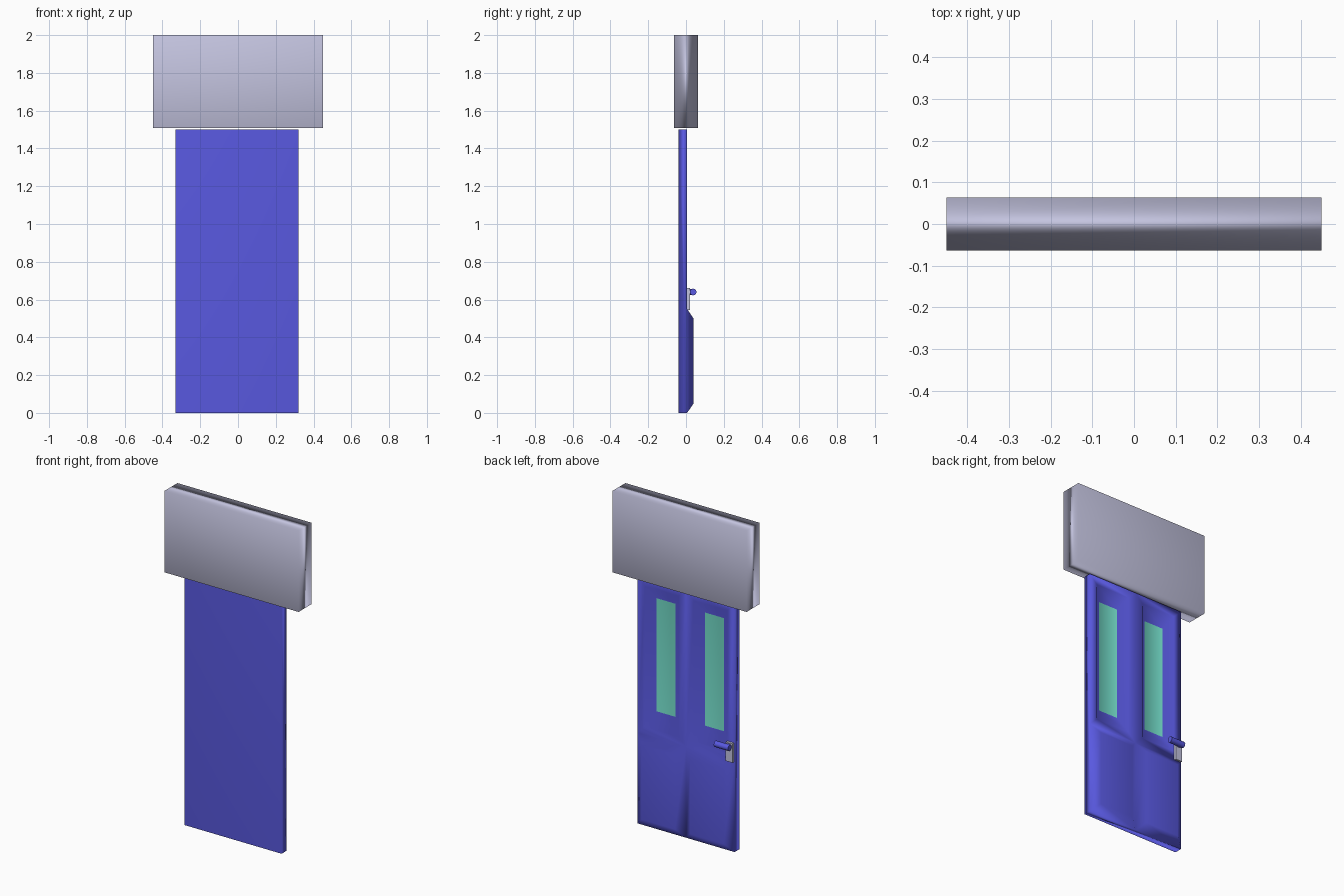
import bpy, bmesh, math
from mathutils import Matrix

if "Cube" in bpy.data.objects:
    bpy.data.objects.remove(bpy.data.objects["Cube"])


def material(name, rgb):
    m = bpy.data.materials.new(name)
    m.diffuse_color = (*rgb, 1)
    m.use_nodes = True
    m.node_tree.nodes["Principled BSDF"].inputs["Base Color"].default_value = m.diffuse_color
    return m


BLUE = material("door_blue", (0.1, 0.1, 0.75))
GREY = material("pale_grey", (0.55, 0.55, 0.74))
GLASS = material("glass_teal", (0.18, 0.75, 0.61))


def finish(name, bm, *mats):
    bmesh.ops.recalc_face_normals(bm, faces=bm.faces)
    me = bpy.data.meshes.new(name)
    bm.to_mesh(me)
    bm.free()
    for m in mats:
        me.materials.append(m)
    ob = bpy.data.objects.new(name, me)
    bpy.context.collection.objects.link(ob)
    return ob


def soften(ob):
    # smooth shading dominated by the large flat faces
    w = ob.modifiers.new("soft_normals", 'WEIGHTED_NORMAL')
    w.mode = 'FACE_AREA'
    w.keep_sharp = False


def box(name, lo, hi, mat, smooth=False):
    bm = bmesh.new()
    size = [b - a for a, b in zip(lo, hi)]
    mid = [(a + b) / 2 for a, b in zip(lo, hi)]
    bmesh.ops.create_cube(bm, size=1, matrix=Matrix.Translation(mid) @ Matrix.Diagonal((*size, 1)))
    for f in bm.faces:
        f.smooth = smooth
    return finish(name, bm, mat)


def rod(name, centre, radius, length, axis, mat):
    bm = bmesh.new()
    rot = Matrix.Rotation(math.pi / 2, 4, axis)
    bmesh.ops.create_cone(bm, cap_ends=True, segments=12, radius1=radius, radius2=radius,
                          depth=length, matrix=Matrix.Translation(centre) @ rot)
    for f in bm.faces:
        f.smooth = len(f.verts) == 4
    return finish(name, bm, mat)


# box above the door
soften(box("lintel", (-0.45, -0.063, 1.508), (0.45, 0.063, 2.0), GREY, True))

# door leaf: flat front, four moulded panels on the back
X0, XM, X1 = -0.33, -0.005, 0.32
ZM, ZT = 0.55, 1.5
FRONT, BACK = -0.04, 0.006
bm = bmesh.new()


def face(pts, mat=0):
    f = bm.faces.new([bm.verts.new(p) for p in pts])
    f.material_index = mat
    f.smooth = mat == 0


def panel(rings, cap_mat):
    """rings: (x0, x1, z0, z1, y) rectangles from the rim to the centre"""
    loops = [[(a, y, c), (b, y, c), (b, y, d), (a, y, d)] for a, b, c, d, y in rings]
    for p, q in zip(loops, loops[1:]):
        for i in range(4):
            j = (i + 1) % 4
            face([p[i], p[j], q[j], q[i]])
    face(loops[-1], cap_mat)


for a, b in ((X0, XM), (XM, X1)):
    # raised lower panel
    panel([(a, b, 0, ZM, BACK), (a + 0.05, b - 0.05, 0.05, ZM - 0.05, 0.04)], 0)
    # sunken upper panel with window
    panel([(a, b, ZM, ZT, BACK),
           (a + 0.05, b - 0.05, ZM + 0.05, ZT - 0.05, BACK),
           (a + 0.099, b - 0.099, 0.69, 1.375, -0.034)], 1)

# front and rim
face([(X0, FRONT, 0), (X1, FRONT, 0), (X1, FRONT, ZT), (X0, FRONT, ZT)])
for z in (0, ZT):
    face([(X0, FRONT, z), (X1, FRONT, z), (X1, BACK, z), (XM, BACK, z), (X0, BACK, z)])
for x in (X0, X1):
    face([(x, FRONT, 0), (x, FRONT, ZT), (x, BACK, ZT), (x, BACK, ZM), (x, BACK, 0)])
bmesh.ops.remove_doubles(bm, verts=bm.verts, dist=1e-4)
soften(finish("door", bm, BLUE, GLASS))

# handle
box("handle_plate", (-0.326, 0.002, 0.545), (-0.281, 0.021, 0.66), GREY)
rod("handle_post", (-0.302, 0.028, 0.64), 0.015, 0.03, 'X', BLUE)
rod("handle_lever", (-0.272, 0.038, 0.64), 0.018, 0.095, 'Y', BLUE)
